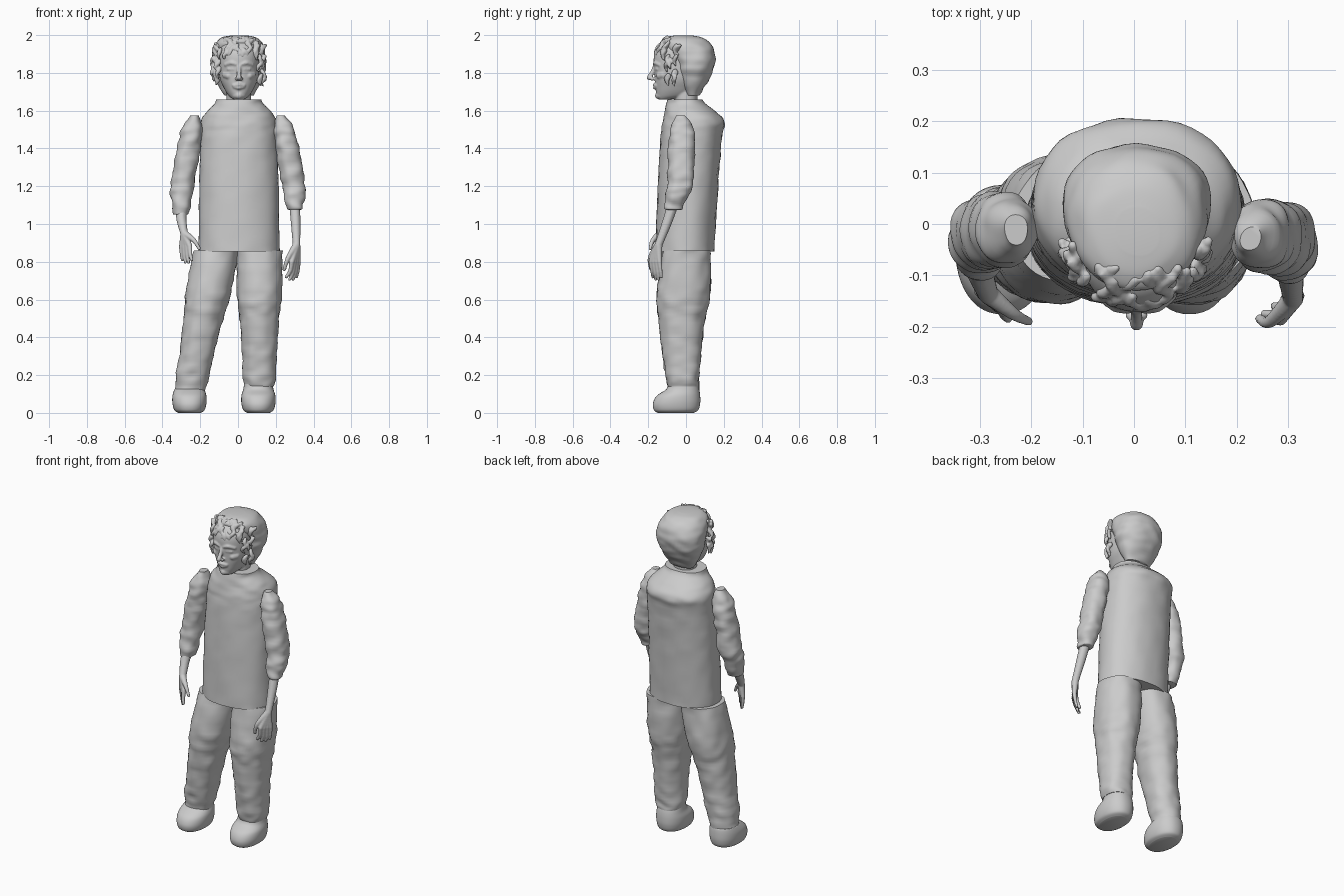
import bpy, bmesh, math, random
from mathutils import Vector, noise

if "Cube" in bpy.data.objects:
    bpy.data.objects.remove(bpy.data.objects["Cube"])
random.seed(4)
UNIT = 0.01  # every measurement below is in hundredths

tone = 0.6
grey = bpy.data.materials.new("plain grey")
grey.use_nodes = True
grey.diffuse_color = (tone, tone, tone, 1)
grey.node_tree.nodes["Principled BSDF"].inputs["Base Color"].default_value = grey.diffuse_color


def finish(name, bm):
    """Turn a bmesh into a named object, smooth with sharp edges kept."""
    mesh = bpy.data.meshes.new(name)
    bmesh.ops.recalc_face_normals(bm, faces=bm.faces)
    bm.to_mesh(mesh)
    bm.free()
    mesh.materials.append(grey)
    obj = bpy.data.objects.new(name, mesh)
    bpy.context.collection.objects.link(obj)
    bpy.ops.object.select_all(action='DESELECT')
    obj.select_set(True)
    bpy.context.view_layer.objects.active = obj
    bpy.ops.object.shade_smooth_by_angle(angle=math.radians(50))
    return obj


def smooth_path(points, steps):
    """Flowing curve through points of any dimension."""
    pts = [Vector(p) for p in points]
    pts = [pts[0]] + pts + [pts[-1]]
    flow = []
    for before, start, end, after in zip(pts, pts[1:], pts[2:], pts[3:]):
        for i in range(steps):
            t = i / steps
            bend = before * 2 - start * 5 + end * 4 - after
            twist = start * 3 - before - end * 3 + after
            flow.append(start + ((end - before) * t + bend * t ** 2 + twist * t ** 3) / 2)
    return flow + [pts[-1]]


def add_loft(bm, rows, centre, power=2.2, wrinkle=0.0, sides=48, steps=7):
    """Stack level rings; a row is half width, front y, back y, height."""
    rings = []
    for half, front, back, z in smooth_path(rows, steps):
        ring = []
        for i in range(sides):
            angle = math.tau * i / sides
            c, s = [math.copysign(abs(v) ** (2 / power), v)
                    for v in (math.cos(angle), math.sin(angle))]
            p = Vector((centre(z) + c * half, (front + back) / 2 + s * (back - front) / 2, z))
            crease = noise.noise(Vector((p.x / 7, p.y / 7, p.z / 4))) * wrinkle
            ring.append(bm.verts.new((p + Vector((c, s, 0)) * crease) * UNIT))
        rings.append(ring)
    for low, high in zip(rings, rings[1:]):
        for i in range(sides):
            bm.faces.new((low[i - 1], low[i], high[i], high[i - 1]))
    bm.faces.new(rings[0])
    bm.faces.new(rings[-1])


def loft(name, rows, centre, **options):
    bm = bmesh.new()
    add_loft(bm, rows, centre, **options)
    finish(name, bm)


def add_stroke(bm, points, steps=6):
    """Chain of balls along a path of x, y, z, radius."""
    for x, y, z, radius in smooth_path(points, steps):
        made = bmesh.ops.create_icosphere(bm, subdivisions=2, radius=radius * UNIT)
        bmesh.ops.translate(bm, verts=made["verts"], vec=Vector((x, y, z)) * UNIT)


def fuse(name, bm, voxel, rounds):
    """Melt the overlapping pieces into one skin."""
    obj = finish(name, bm)
    remesh = obj.modifiers.new("Fuse", 'REMESH')
    remesh.mode = 'VOXEL'
    remesh.voxel_size = voxel
    remesh.use_smooth_shade = True
    soften = obj.modifiers.new("Soften", 'SMOOTH')
    soften.iterations = rounds


def middle(z):
    return 0.5


# Top with collar
loft("tunic", [(21.5, -16, 15, 85.5), (21, -15, 17, 120), (20.5, -13.5, 19, 145),
               (20, -12.5, 20.5, 154), (17.5, -11.5, 16.5, 159), (13, -10.5, 10.5, 163.5),
               (12, -10, 9, 166)], middle, wrinkle=0.5)

# Trouser legs: the right one leans outward and reaches lower
leg = [(8, -9.5, 6.5, 14), (8.7, -10.5, 7, 18), (9.3, -12.5, 8, 32), (10.5, -14.5, 10, 50),
       (12, -15.5, 13, 64), (12, -12, 13, 86)]


def right_leg_centre(z):
    return -11.5 - (86 - z) / 5.3


loft("left_trouser_leg", leg, lambda z: 11.3, wrinkle=0.8)
loft("right_trouser_leg", [(w, f, b, z - max(0, 18 - z)) for w, f, b, z in leg],
     right_leg_centre, wrinkle=0.8)

# Shoes: the right one is lower at the ankle
shoe = [(6, -15, 4, 0), (8, -17, 6.5, 1.5), (9, -17.5, 7.5, 5), (9, -15.5, 7.5, 9),
        (8, -10.5, 7, 12.5), (7.5, -9, 6, 16)]
loft("left_shoe", shoe, lambda z: 10.8)
loft("right_shoe", [(w, f, b, min(z, 11 + z / 10)) for w, f, b, z in shoe], lambda z: -25.7)

# Sleeves hang outward from narrow shoulder tips
sleeve = [(3, -10, -3, 107.5), (4.2, -11.5, -2, 108.5), (5.6, -11, 1.5, 115),
          (6.2, -10, 4, 122), (6.2, -9.5, 4.5, 135), (6, -9, 4.5, 146),
          (5, -8, 3, 152), (2.3, -5, 0, 157.5)]


def sleeve_centre(z):
    return 30 - 7 * (max(z - 115, 0) / 42) ** 1.2


loft("left_sleeve", sleeve, sleeve_centre, wrinkle=1)
loft("right_sleeve", [(w, f + 1, b + 1.5, z - 2.5 * (z < 110)) for w, f, b, z in sleeve],
     lambda z: -sleeve_centre(z), wrinkle=1)


def hand(name, forearm, knuckles, tips, thumb):
    """Forearm, palm and four fingers spread between first and last."""
    bm = bmesh.new()
    add_stroke(bm, forearm, 10)
    wrist = Vector(forearm[-1])
    add_stroke(bm, [wrist] + thumb, 10)
    for i in range(4):
        knuckle = Vector(knuckles[0]).lerp(Vector(knuckles[1]), i / 3)
        tip = Vector(tips[0]).lerp(Vector(tips[1]), i / 3)
        tip.z -= math.sin(i * math.pi / 3) * 1.5
        joint = knuckle.lerp(tip, 0.6)
        joint.x += (knuckle.x - tip.x) * 0.3
        add_stroke(bm, [wrist, knuckle], 10)
        add_stroke(bm, [knuckle, joint, tip], 8)
    fuse(name, bm, 0.004, 4)


# Forearms and hands
hand("left_hand", [(30, -7, 110, 3), (30.5, -10, 101, 2.7), (31, -14.5, 89, 2.1)],
     [(28.5, -18.5, 80, 1.4), (32, -14, 80, 1.3)], [(25.5, -17.5, 72, 0.9), (31, -13, 72, 0.8)],
     [(26.5, -19, 82, 1.3), (24.5, -18.5, 76, 1)])
hand("right_hand", [(-29.5, -6.5, 108, 3), (-30, -9, 103, 2.8), (-28.5, -13.5, 95, 2.1)],
     [(-25.5, -16.5, 88, 1.4), (-30, -13, 88, 1.3)], [(-24.5, -18.5, 81, 0.9), (-29.5, -13, 81, 0.8)],
     [(-23.5, -17.5, 91.5, 1.3), (-20.5, -19, 87, 0.9)])

# Neck and head, then raised features mirrored about the nose
bm = bmesh.new()
add_loft(bm, [(6.5, -6, 6, 160), (6.5, -6, 6, 175)], middle)
add_loft(bm, [(3, -14.5, -8, 166), (5.5, -15.5, 2, 168), (8, -16, 6, 172), (10.3, -16.5, 9, 178),
              (11, -17, 10, 189), (9.7, -14, 9, 195), (5.5, -9, 5, 198)], middle)
features = {
    "nose": [(0, -16.5, 183.5, 1.1), (0, -18, 180, 1.2), (0, -19.5, 177.5, 1.4)],
    "nostril": [(1.3, -17.8, 176.8, 1), (0, -18.3, 177, 1)],
    "brow": [(1.5, -16.6, 184.5, 0.9), (4, -16.2, 185.3, 1.1), (7, -14, 184.3, 1)],
    "eye": [(2.8, -15.9, 182, 0.9), (5.6, -15, 182, 0.8)],
    "cheek": [(5.5, -13.8, 178.5, 2), (7, -12, 179, 2)],
    "upper_lip": [(0, -17, 173.8, 0.8), (3, -15.8, 173.3, 0.6)],
    "lower_lip": [(0, -16.6, 172, 0.9), (2.6, -15.6, 172.5, 0.7)],
    "chin": [(0, -14.5, 168, 2), (2, -13.5, 168, 1.5)],
}
for points in features.values():
    for side in (-1, 1):
        add_stroke(bm, [(middle(z) + side * x, y, z, r) for x, y, z, r in points])
fuse("head", bm, 0.005, 3)

# Smooth hair covering the back and crown
loft("back_hair", [(7.5, 0, 7, 168), (12, -4, 12, 176), (14, -6, 14.5, 182), (14.5, -8, 15.5, 188),
                   (13.5, -12, 14.5, 193), (11.5, -13, 11.5, 197), (8.5, -10, 7.5, 199),
                   (4, -6, 3, 199.8)], middle, wrinkle=0.7)

# Curls framing the face and falling over the brow
bm = bmesh.new()
for i in range(64):
    angle = math.pi * random.uniform(0.02, 0.98)
    at_temple = abs(math.cos(angle)) > 0.8
    height = random.uniform(176, 195) if at_temple else random.uniform(190, 198)
    spread = math.sqrt(1 - (max(height - 190, 0) / 10) ** 2)
    x = middle(height) + math.cos(angle) * 13.3 * spread
    y = -3.5 - math.sin(angle) * 12.5 * spread
    bend = random.uniform(-1.6, 1.6)
    add_stroke(bm, [(x - bend, y + 1, height + 1, 1), (x, y, height - 0.5, 1.2),
                    (x + bend, y, height - 2.5, 0.9), (x, y + 0.5, height - 4, 0.45)], 4)
fuse("front_curls", bm, 0.005, 1)
